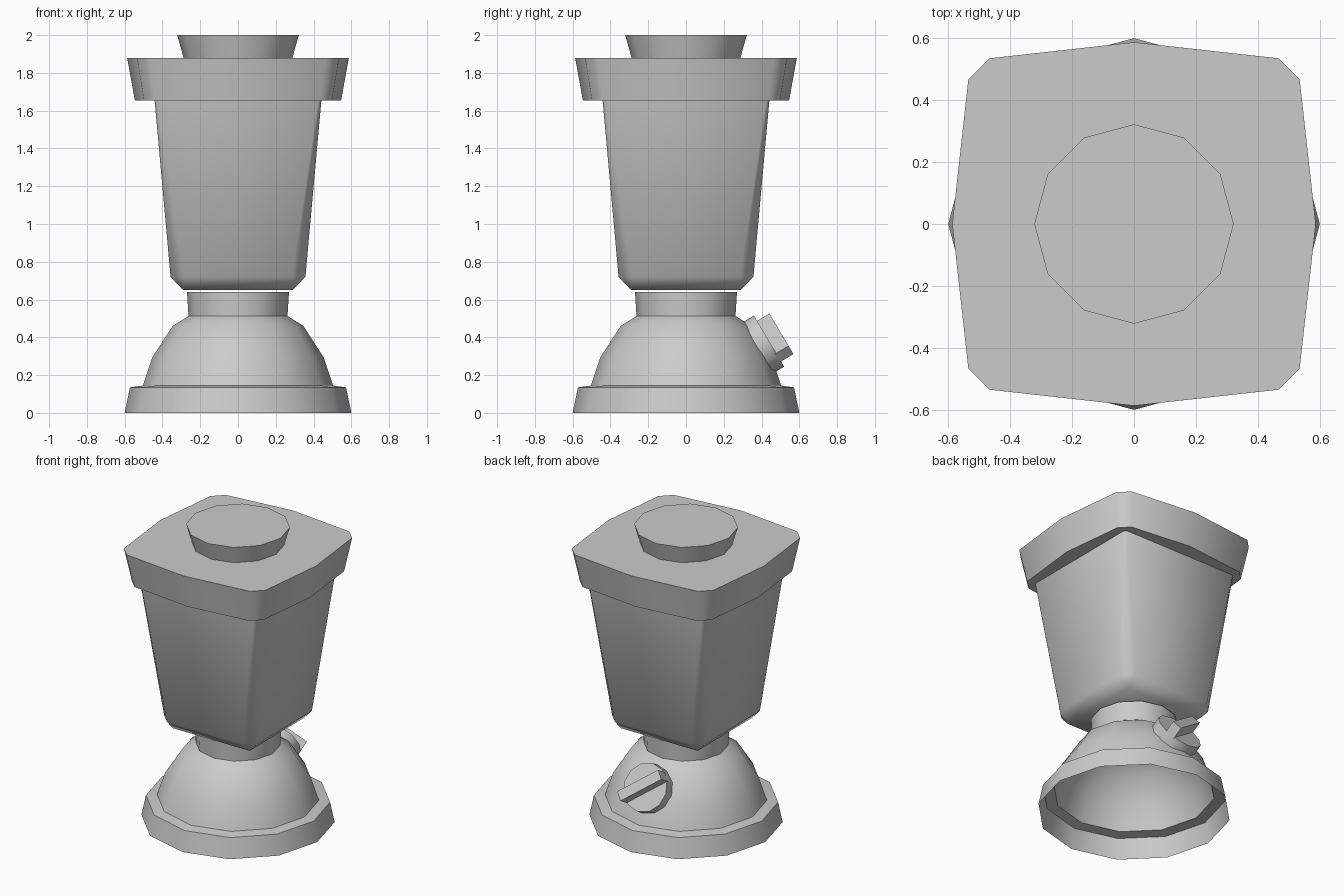
import bpy, bmesh, math
from mathutils import Matrix, Vector

if "Cube" in bpy.data.objects:
    bpy.data.objects.remove(bpy.data.objects["Cube"])


def make(name, rings, cap_bottom=True, cap_top=True, smooth=True):
    """Skin a stack of rings that have equal point counts."""
    bm = bmesh.new()
    loops = [[bm.verts.new(p) for p in ring] for ring in rings]
    n = len(loops[0])
    for a, b in zip(loops, loops[1:]):
        for i in range(n):
            j = (i + 1) % n
            bm.faces.new((a[i], a[j], b[j], b[i]))
    if cap_bottom:
        bm.faces.new(loops[0][::-1])
    if cap_top:
        bm.faces.new(loops[-1])
    bmesh.ops.remove_doubles(bm, verts=bm.verts[:], dist=1e-4)
    me = bpy.data.meshes.new(name)
    bm.to_mesh(me)
    bm.free()
    ob = bpy.data.objects.new(name, me)
    bpy.context.collection.objects.link(ob)
    if smooth:
        bpy.ops.object.select_all(action='DESELECT')
        ob.select_set(True)
        bpy.context.view_layer.objects.active = ob
        bpy.ops.object.shade_smooth_by_angle(angle=math.radians(55))
    return ob


def circle(r, z, n=12):
    return [(r * math.cos(2 * math.pi * i / n), r * math.sin(2 * math.pi * i / n), z)
            for i in range(n)]


def four_sides(points, z, s=1.0):
    """Repeat one quarter of an outline around z."""
    out = []
    for k in range(4):
        rot = Matrix.Rotation(k * math.pi / 2, 3, 'Z')
        out += [rot @ Vector((x * s, y * s, z)) for x, y in points]
    return out


# Open-bottomed foot, dome and neck
profile = [(0.60, 0), (0.572, 0.135), (0.503, 0.145), (0.453, 0.295),
           (0.345, 0.462), (0.262, 0.512), (0.27, 0.64)]
make("base", [circle(r, z) for r, z in profile], cap_bottom=False)

# Tapered square jar with chamfered corners
jar = [(0.65, 0.29, 0.29), (0.72, 0.357, 0.287), (1.66, 0.442, 0.425)]
make("jar", [four_sides([(a, b), (b, a)], z) for z, a, b in jar])

# Lid with bowed sides and cut corners
outline = [(0.587, 0), (0.535, 0.467), (0.467, 0.535)]
make("lid", [four_sides(outline, 1.655, 0.93), four_sides(outline, 1.88)])

# Lid cap
make("lid_cap", [circle(0.288, 1.88), circle(0.322, 2.0)])

# Knob on the back of the dome, local z pointing outwards
x_axis = Vector((1, 0, 0))
n_axis = Vector((0, 0.86, 0.51)).normalized()
y_axis = n_axis.cross(x_axis)
place = Matrix((x_axis, y_axis, n_axis)).transposed().to_4x4()
place.translation = (0, 0.44, 0.38)
dial = make("knob_dial", [circle(0.157, -0.09), circle(0.157, 0)])
dial.matrix_world = place

# Diagonal grip across the dial
grip = make("knob_grip", [[(sx * 0.155, sy * 0.033, z) for sx, sy in
                           ((-1, -1), (1, -1), (1, 1), (-1, 1))]
                          for z in (-0.01, 0.076)], smooth=False)
tilt = math.radians(40)
if y_axis.z > 0:
    tilt = -tilt
grip.matrix_world = place @ Matrix.Rotation(tilt, 4, 'Z')
